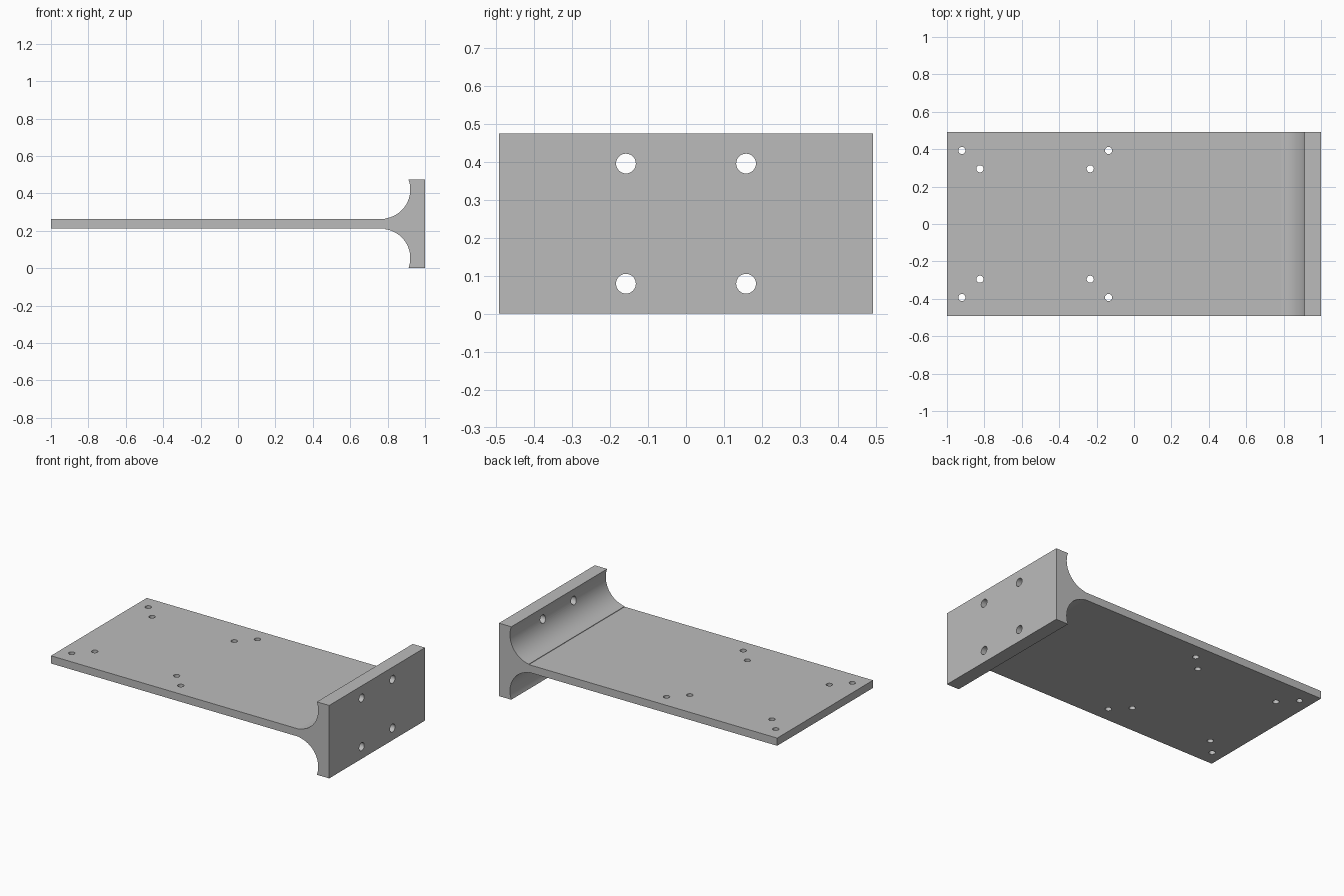
import bpy, bmesh, math
from mathutils import Matrix

default = bpy.data.objects.get("Cube")
if default:
    bpy.data.objects.remove(default, do_unlink=True)

# Main dimensions
HALF_WIDTH = 0.492
HEIGHT = 0.474
MID = HEIGHT / 2
PLATE_HALF = 0.025
ARC_X, ARC_UP, ARC_R = 0.765, 0.183, 0.156   # fillet centre, measured from mid height
KINK_X = 0.785

grey = bpy.data.materials.new("machined_grey")
grey.use_nodes = True
grey.diffuse_color = (0.5, 0.5, 0.5, 1)
grey.node_tree.nodes["Principled BSDF"].inputs["Base Color"].default_value = (0.5, 0.5, 0.5, 1)


def upper_half():
    """Upper outline, from the free end of the plate to the end flange."""
    pts = [(-1, PLATE_HALF), (KINK_X, PLATE_HALF)]
    start = -math.acos((KINK_X - ARC_X) / ARC_R)
    end = math.asin((MID - ARC_UP) / ARC_R)
    steps = 28
    for i in range(steps + 1):
        a = start + (end - start) * i / steps
        pts.append((ARC_X + ARC_R * math.cos(a), ARC_UP + ARC_R * math.sin(a)))
    pts.append((1, MID))
    return pts


def add_object(name, bm):
    mesh = bpy.data.meshes.new(name)
    bmesh.ops.recalc_face_normals(bm, faces=bm.faces)
    bm.to_mesh(mesh)
    bm.free()
    mesh.materials.append(grey)
    obj = bpy.data.objects.new(name, mesh)
    bpy.context.collection.objects.link(obj)
    return obj


# Bracket: mirrored profile extruded across the width
upper = upper_half()
outline = upper + [(x, -z) for x, z in reversed(upper)]
bm = bmesh.new()
face = bm.faces.new([bm.verts.new((x, -HALF_WIDTH, MID + z)) for x, z in outline])
side = bmesh.ops.extrude_face_region(bm, geom=[face])["geom"]
bmesh.ops.translate(bm, vec=(0, 2 * HALF_WIDTH, 0),
                    verts=[v for v in side if isinstance(v, bmesh.types.BMVert)])
bracket = add_object("flanged_plate", bm)

# Drill cutters: vertical through the plate, sideways through the flange
bm = bmesh.new()


def drill(location, radius, depth, rotation=Matrix()):
    bmesh.ops.create_cone(bm, cap_ends=True, segments=32, radius1=radius, radius2=radius,
                          depth=depth, matrix=Matrix.Translation(location) @ rotation)


for s in (-1, 1):
    for x, y in ((-0.92, 0.393), (-0.824, 0.295), (-0.234, 0.295), (-0.136, 0.393)):
        drill((x, s * y, MID), 0.019, 0.2)
    for t in (-1, 1):
        drill((0.97, s * 0.158, MID + t * 0.158), 0.026, 0.2,
              Matrix.Rotation(math.pi / 2, 4, "Y"))
cutter = add_object("hole_cutter", bm)
cutter.hide_render = True

# Cut the holes, then drop the cutter
cut = bracket.modifiers.new("holes", "BOOLEAN")
cut.operation = "DIFFERENCE"
cut.solver = "EXACT"
cut.object = cutter
bpy.context.view_layer.objects.active = bracket
bracket.select_set(True)
bpy.ops.object.modifier_apply(modifier=cut.name)
bpy.data.objects.remove(cutter, do_unlink=True)

bpy.ops.object.shade_smooth_by_angle(angle=math.radians(25))
